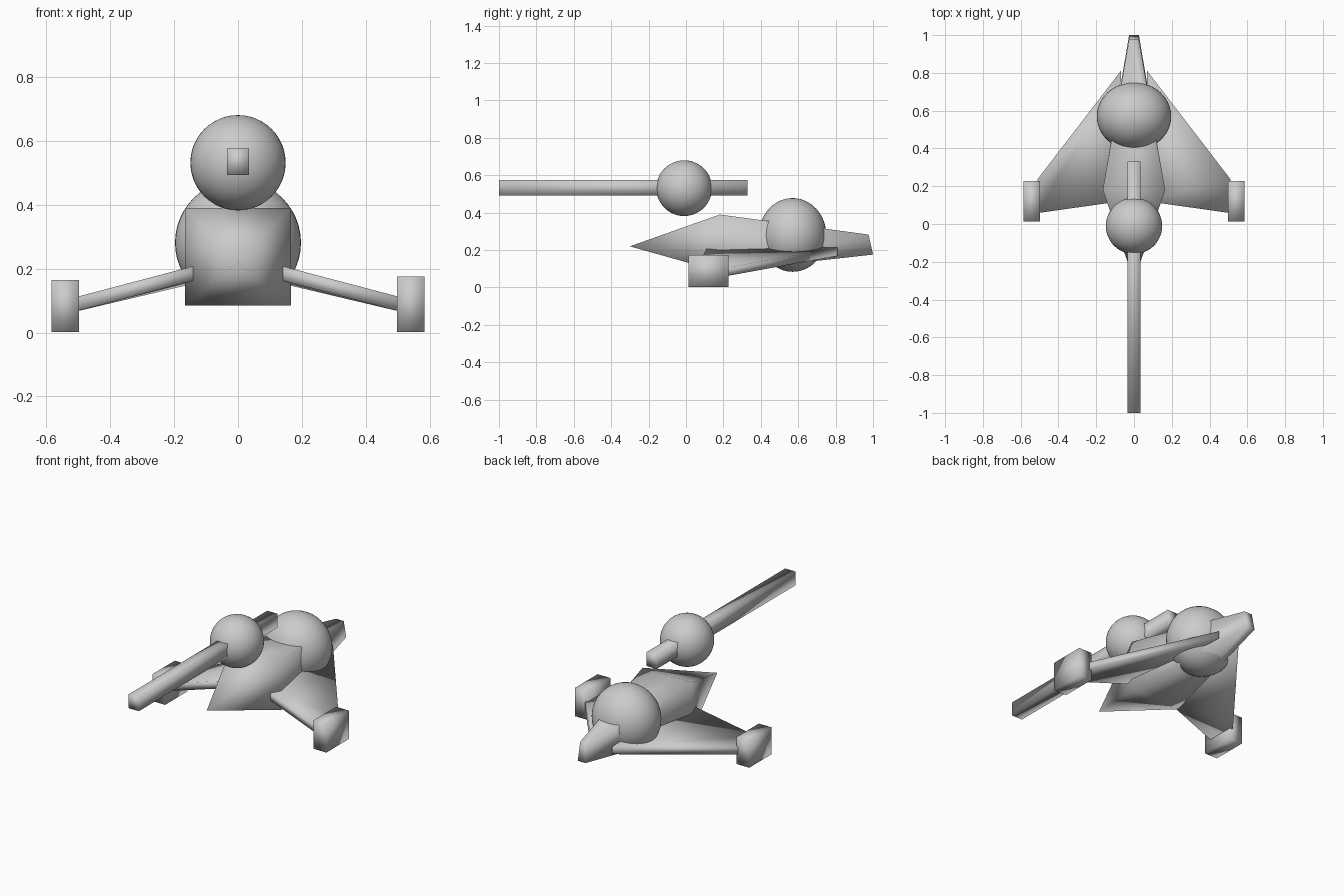
import bpy

if "Cube" in bpy.data.objects:
    bpy.data.objects.remove(bpy.data.objects["Cube"])


def add_mesh(name, verts, faces):
    """Smooth-shaded object from points and faces (soft shading over hard silhouettes)."""
    me = bpy.data.meshes.new(name)
    me.from_pydata(verts, [], faces)
    me.update()
    for p in me.polygons:
        p.use_smooth = True
    ob = bpy.data.objects.new(name, me)
    bpy.context.collection.objects.link(ob)
    return ob


BOX = [(0, 1, 2, 3), (7, 6, 5, 4)] + [(i, i + 4, (i + 1) % 4 + 4, (i + 1) % 4) for i in range(4)]


def add_box(name, x0, x1, y0, y1, z0, z1):
    ring = [(x0, z0), (x1, z0), (x1, z1), (x0, z1)]
    return add_mesh(name, [(x, y, z) for y in (y0, y1) for x, z in ring], BOX)


def add_ball(name, centre, scale):
    bpy.ops.mesh.primitive_uv_sphere_add(segments=48, ring_count=24, radius=1, location=centre)
    ob = bpy.context.object
    ob.name = name
    ob.scale = scale
    bpy.ops.object.transform_apply(location=False, rotation=False, scale=True)
    bpy.ops.object.shade_smooth()


# Hull: pointed nose, square mid section, slim tail
tip = (0, -0.30, 0.22)
mid = [(-0.165, 0.18, 0.085), (0.165, 0.18, 0.085), (0.165, 0.18, 0.39), (-0.165, 0.18, 0.39)]
tail = [(-0.026, 1.0, 0.176), (0.026, 1.0, 0.176), (0.026, 0.976, 0.283), (-0.026, 0.976, 0.283)]
hull_faces = [(0, i + 1, (i + 1) % 4 + 1) for i in range(4)]
hull_faces += [(i + 1, i + 5, (i + 1) % 4 + 5, (i + 1) % 4 + 1) for i in range(4)]
hull_faces.append((8, 7, 6, 5))
add_mesh("hull", [tip] + mid + tail, hull_faces)

# Swept drooping wings and wingtip pods, mirrored
outline = [(0.07, 0.12, 0.226), (0.51, 0.058, 0.11), (0.51, 0.238, 0.11), (0.07, 0.81, 0.214)]
for side, label in ((1, "right"), (-1, "left")):
    verts = [(side * x, y, z - t) for t in (0.045, 0) for x, y, z in outline]
    faces = [f[::-1] for f in BOX] if side > 0 else BOX
    add_mesh(label + "_wing", verts, faces)
    x0, x1 = sorted((side * 0.498, side * 0.584))
    add_box(label + "_wingtip_pod", x0, x1, 0.013, 0.228, 0.002, 0.17 + side * 0.005)

# Rear dome set into the hull
add_ball("hull_dome", (0, 0.57, 0.281), (0.197, 0.18, 0.197))

# Floating ball turret with a long square barrel through it
add_ball("turret_ball", (0, -0.01, 0.531), (0.149, 0.149, 0.149))
add_box("turret_barrel", -0.035, 0.035, -1.0, 0.33, 0.493, 0.576)
